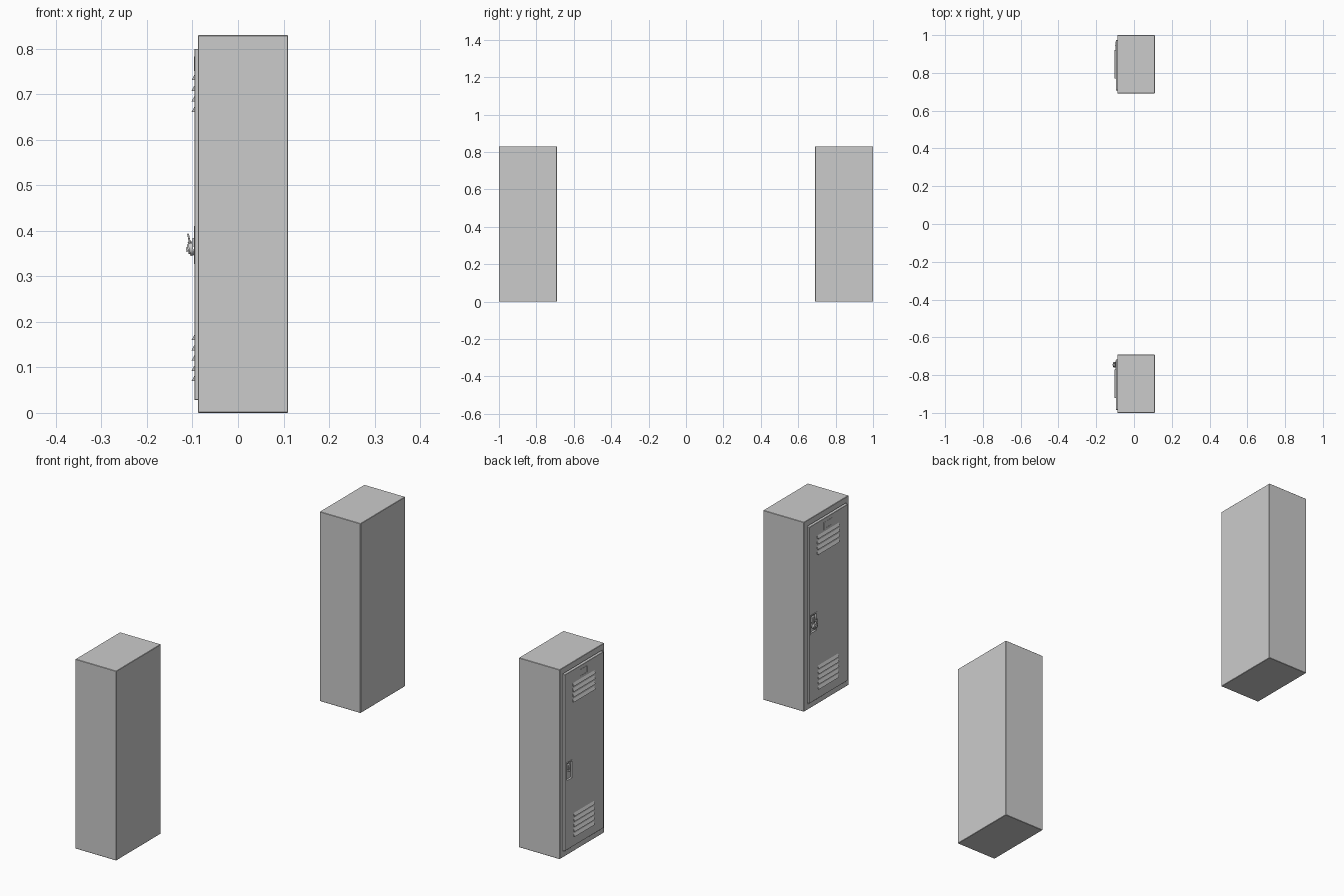
import bpy, bmesh, math
from mathutils import Matrix

if "Cube" in bpy.data.objects:
    bpy.data.objects.remove(bpy.data.objects["Cube"])

FACE, DOOR = -0.088, -0.0955   # x of the cabinet front and of the door skin


def finish(name, bm, smooth=False):
    bmesh.ops.recalc_face_normals(bm, faces=bm.faces[:])
    me = bpy.data.meshes.new(name)
    bm.to_mesh(me)
    bm.free()
    ob = bpy.data.objects.new(name, me)
    bpy.context.collection.objects.link(ob)
    if smooth:
        bpy.ops.object.select_all(action='DESELECT')
        ob.select_set(True)
        bpy.context.view_layer.objects.active = ob
        bpy.ops.object.shade_smooth_by_angle(angle=math.radians(35))
    return ob


def box(name, x, y, z, bevel=0):
    """Box from (min, max) pairs."""
    bm = bmesh.new()
    m = Matrix.LocRotScale(((x[0]+x[1])/2, (y[0]+y[1])/2, (z[0]+z[1])/2), None,
                           (x[1]-x[0], y[1]-y[0], z[1]-z[0]))
    bmesh.ops.create_cube(bm, size=1, matrix=m)
    if bevel:
        bmesh.ops.bevel(bm, geom=bm.edges[:], offset=bevel, segments=1, affect='EDGES')
    return finish(name, bm)


def prism(bm, profile, y0, y1):
    """Extrude an (x, z) profile along y."""
    f = bm.faces.new([bm.verts.new((x, y0, z)) for x, z in profile])
    ext = bmesh.ops.extrude_face_region(bm, geom=[f])
    vs = [v for v in ext['geom'] if isinstance(v, bmesh.types.BMVert)]
    bmesh.ops.translate(bm, vec=(0, y1-y0, 0), verts=vs)


def cut(target, cutter):
    mod = target.modifiers.new("cut", 'BOOLEAN')
    mod.object, mod.operation, mod.solver = cutter, 'DIFFERENCE', 'EXACT'
    cutter.hide_render = True
    cutter.hide_set(True)


def frame(name, x, y, z, t):
    """Thin rectangular rim of width t."""
    bm = bmesh.new()
    for ys, zs in (((y[0], y[0]+t), z), ((y[1]-t, y[1]), z),
                   ((y[0]+t, y[1]-t), (z[0], z[0]+t)), ((y[0]+t, y[1]-t), (z[1]-t, z[1]))):
        m = Matrix.LocRotScale((sum(x)/2, sum(ys)/2, sum(zs)/2), None,
                               (x[1]-x[0], ys[1]-ys[0], zs[1]-zs[0]))
        bmesh.ops.create_cube(bm, size=1, matrix=m)
    return finish(name, bm)


def louvers(name, yc, half, bottoms):
    bm = bmesh.new()
    for z in bottoms:
        prism(bm, [(DOOR+0.001, z+0.014), (DOOR-0.0065, z), (DOOR+0.001, z)], yc-half, yc+half)
    return finish(name, bm)


def locker(tag, yc):
    # cabinet with a shallow step around the door
    body = box(f"{tag}_cabinet", (FACE, 0.11), (yc-0.1545, yc+0.1545), (0, 0.83), 0.0015)
    cut(body, box(f"{tag}_door_gap_cutter", (FACE-0.02, FACE+0.006),
                  (yc-0.141, yc+0.131), (0.024, 0.804)))
    # door with recessed handle cup
    hy, hz = (yc+0.075, yc+0.122), (0.327, 0.411)
    door = box(f"{tag}_door", (DOOR, FACE+0.008), (yc-0.138, yc+0.128), (0.028, 0.80), 0.001)
    cut(door, box(f"{tag}_cup_cutter", (DOOR-0.02, DOOR+0.009),
                  (hy[0]+0.004, hy[1]-0.004), (hz[0]+0.004, hz[1]-0.004)))
    frame(f"{tag}_handle_rim", (DOOR-0.0012, DOOR+0.001), hy, hz, 0.005)
    # latch lever and hasp inside the cup
    box(f"{tag}_latch", (DOOR-0.001, DOOR+0.01), (yc+0.09, yc+0.107), (0.374, 0.396), 0.001)
    box(f"{tag}_hasp", (DOOR-0.004, DOOR+0.01), (yc+0.097, yc+0.1), (0.366, 0.384))
    # vents and label holder
    louvers(f"{tag}_top_vents", yc, 0.075, [0.731-0.0233*i for i in range(4)])
    louvers(f"{tag}_bottom_vents", yc, 0.07, [0.160-0.0225*i for i in range(5)])
    frame(f"{tag}_label_holder", (DOOR-0.001, DOOR+0.001),
          (yc-0.029, yc+0.029), (0.751, 0.783), 0.004)


locker("back_locker", 0.8455)
locker("front_locker", -0.8455)

# combination padlock on the front locker, hanging at a slight tilt
base = Matrix.Translation((-0.103, -0.745, 0.361)) @ Matrix.Rotation(math.radians(-12), 4, 'Y')
for name, r, depth, off in (("padlock_body", 0.0155, 0.009, 0),
                            ("padlock_dial", 0.011, 0.004, -0.0055),
                            ("padlock_knob", 0.005, 0.005, -0.0085)):
    bm = bmesh.new()
    bmesh.ops.create_cone(bm, cap_ends=True, segments=24, radius1=r, radius2=r, depth=depth,
                          matrix=base @ Matrix.Translation((off, 0, 0))
                          @ Matrix.Rotation(math.pi/2, 4, 'Y'))
    finish(name, bm, True)

# shackle
cu = bpy.data.curves.new("padlock_shackle", 'CURVE')
cu.dimensions, cu.bevel_depth, cu.bevel_resolution = '3D', 0.002, 2
cu.use_fill_caps = True
pts = [(0, -0.009, 0.008)] + [(0, -0.009*math.cos(a*math.pi/8), 0.023+0.009*math.sin(a*math.pi/8))
                             for a in range(9)] + [(0, 0.009, 0.008)]
sp = cu.splines.new('POLY')
sp.points.add(len(pts)-1)
for p, c in zip(sp.points, pts):
    p.co = (*c, 1)
shackle = bpy.data.objects.new("padlock_shackle", cu)
shackle.matrix_world = base
bpy.context.collection.objects.link(shackle)
